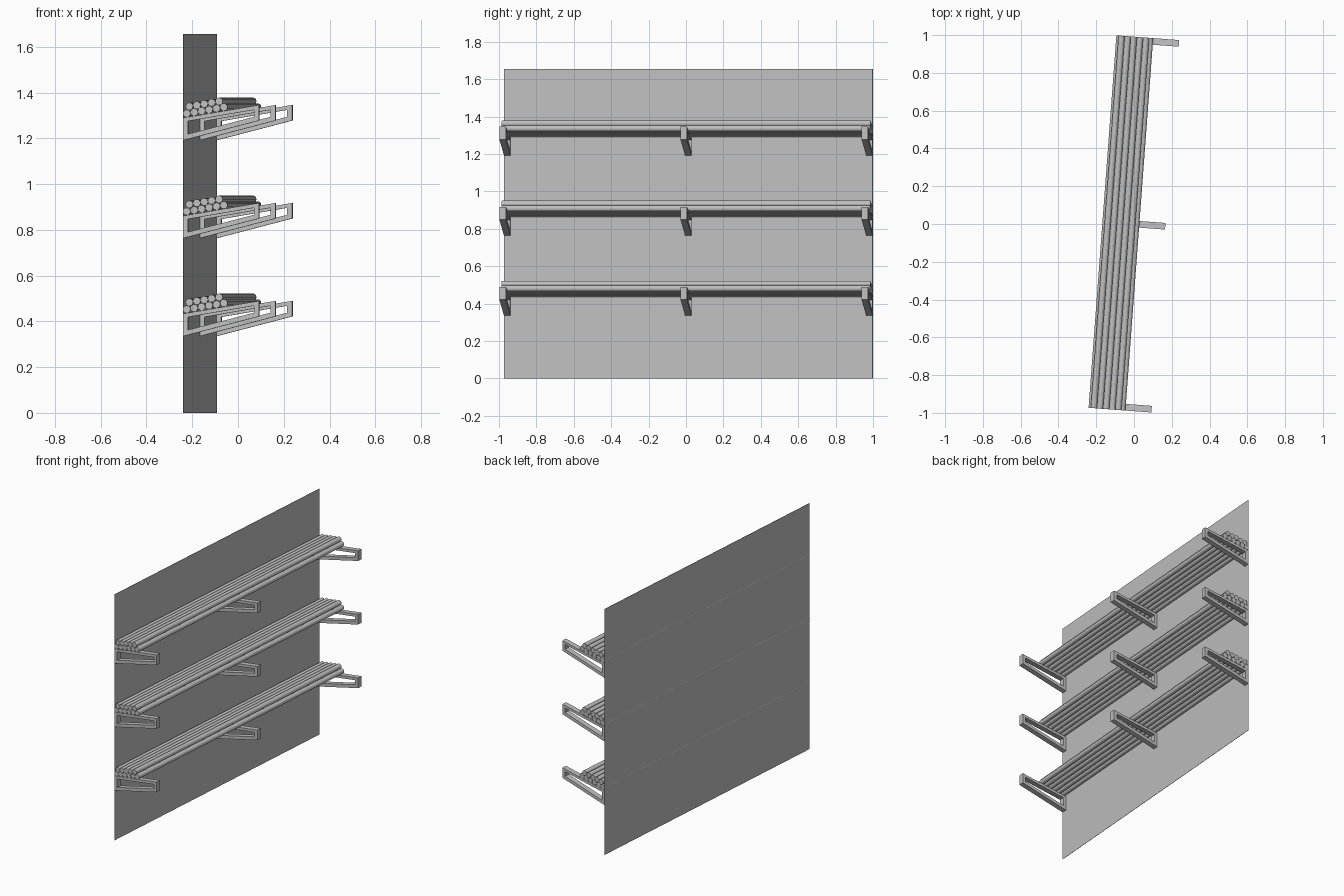
import bpy, bmesh, math
from mathutils import Matrix, Vector

cube = bpy.data.objects.get("Cube")
if cube:
    bpy.data.objects.remove(cube, do_unlink=True)

grey = bpy.data.materials.new("light grey")
grey.use_nodes = True
colour = (0.53, 0.53, 0.53, 1)
grey.diffuse_color = colour
grey.node_tree.nodes["Principled BSDF"].inputs["Base Color"].default_value = colour

# The rack is turned slightly; local x points out from the wall, local y runs along it
FRAME = Matrix.Translation((-0.24, -0.973, 0)) @ Matrix.Rotation(math.radians(-4.27), 4, 'Z')
LENGTH, HEIGHT = 1.977, 1.655
SHELF_BASES = [0.335, 0.763, 1.191]
ARM_WIDTH, ARM_REACH, BAR = 0.035, 0.333, 0.022
ARM_TOP, ARM_SLOPE = 0.098, 0.17
PIPE_RADIUS = 0.0165


def finish(name, bm):
    bmesh.ops.recalc_face_normals(bm, faces=bm.faces)
    mesh = bpy.data.meshes.new(name)
    bm.to_mesh(mesh)
    bm.free()
    mesh.materials.append(grey)
    obj = bpy.data.objects.new(name, mesh)
    obj.matrix_world = FRAME
    bpy.context.collection.objects.link(obj)
    return obj


def extrude_faces(bm, faces, depth):
    result = bmesh.ops.extrude_face_region(bm, geom=faces)
    verts = [g for g in result["geom"] if isinstance(g, bmesh.types.BMVert)]
    bmesh.ops.translate(bm, verts=verts, vec=(0, depth, 0))


# Wall panel
bm = bmesh.new()
bmesh.ops.create_cube(bm, size=1)
bmesh.ops.scale(bm, verts=bm.verts, vec=(0.002, LENGTH, HEIGHT))
bmesh.ops.translate(bm, verts=bm.verts, vec=(0.001, LENGTH / 2, HEIGHT / 2))
finish("wall_panel", bm)


# Open bracket frame: a ring of four quads between outer and inner outlines
def bracket(name, start, base):
    top = lambda x: ARM_TOP + ARM_SLOPE * x
    bottom = lambda x: 0.26 * x
    near, far = BAR, ARM_REACH - BAR
    outer = [(0, bottom(0)), (ARM_REACH, bottom(ARM_REACH)),
             (ARM_REACH, top(ARM_REACH)), (0, top(0))]
    inner = [(near, bottom(near) + BAR), (far, bottom(far) + BAR),
             (far, top(far) - BAR * 0.8), (near, top(near) - BAR * 0.8)]
    bm = bmesh.new()
    a, b = [[bm.verts.new((x, start, base + z)) for x, z in ring]
            for ring in (outer, inner)]
    faces = [bm.faces.new((a[i], a[i - 1], b[i - 1], b[i])) for i in range(4)]
    extrude_faces(bm, faces, ARM_WIDTH)
    finish(name, bm)


# Stack of pipes: six on the arms, five nested above
def pipes(name, base):
    along = Vector((1, 0, ARM_SLOPE)).normalized()
    up = Vector((-along.z, 0, along.x))
    corner = Vector((0, 0, base + ARM_TOP))
    step = 2 * PIPE_RADIUS
    bm = bmesh.new()
    for row, count in enumerate((6, 5)):
        for i in range(count):
            centre = (corner + along * (PIPE_RADIUS * (1.15 + row) + step * i)
                      + up * PIPE_RADIUS * (1 + row * math.sqrt(3)))
            place = (Matrix.Translation(centre + Vector((0, LENGTH / 2, 0)))
                     @ Matrix.Rotation(math.pi / 2, 4, 'X'))
            bmesh.ops.create_cone(bm, cap_ends=True, segments=12, radius1=PIPE_RADIUS,
                                  radius2=PIPE_RADIUS, depth=LENGTH, matrix=place)
    finish(name, bm)


for level, base in zip(("lower", "middle", "upper"), SHELF_BASES):
    for spot, place in (("front", 0), ("centre", 0.5), ("back", 1)):
        bracket(f"{level}_{spot}_bracket", place * (LENGTH - ARM_WIDTH), base)
    pipes(f"{level}_pipes", base)
